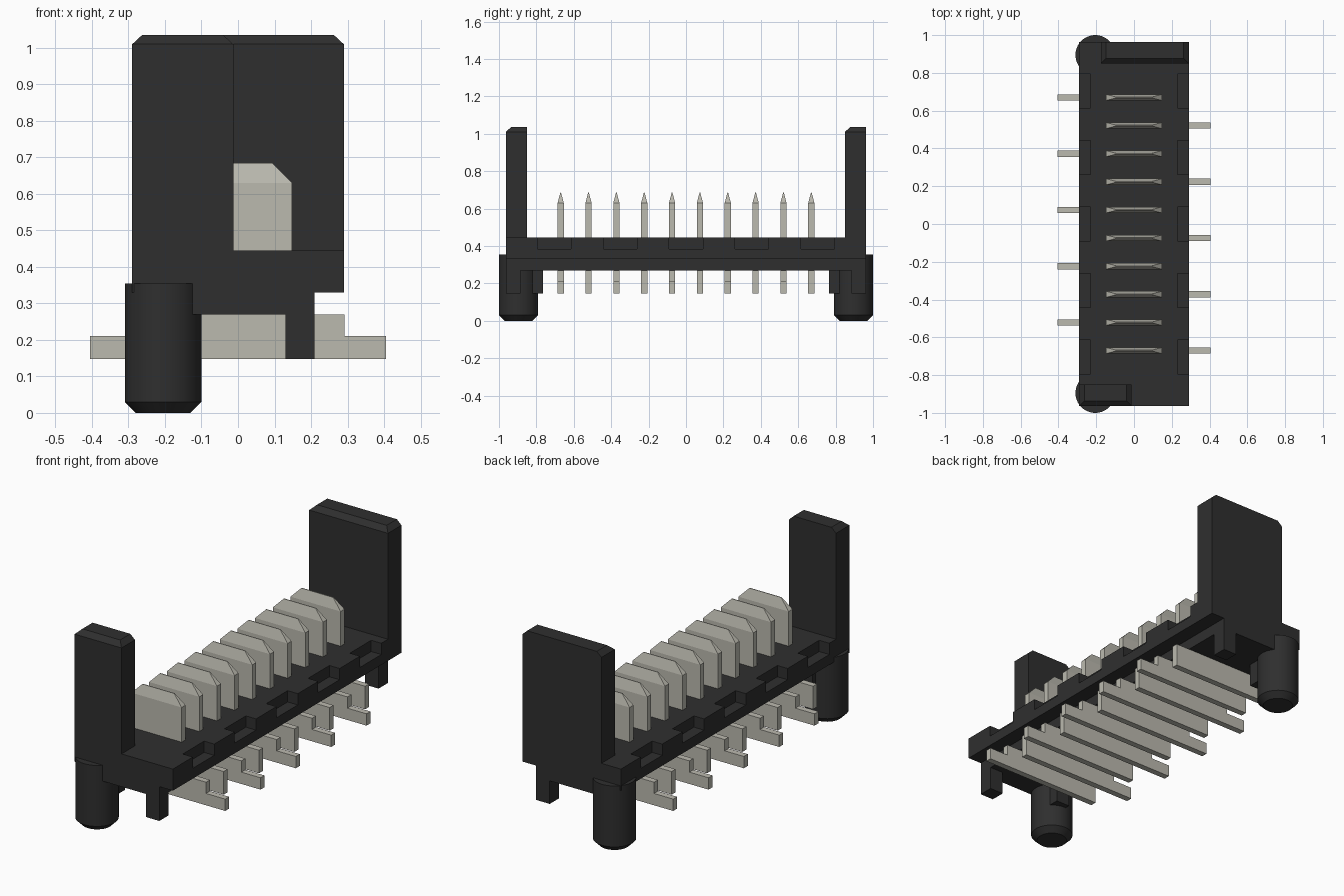
import bpy, bmesh

cube = bpy.data.objects.get("Cube")
if cube:
    bpy.data.objects.remove(cube, do_unlink=True)


def material(name, rgb):
    m = bpy.data.materials.new(name)
    m.use_nodes = True
    m.diffuse_color = (*rgb, 1)
    m.node_tree.nodes["Principled BSDF"].inputs["Base Color"].default_value = (*rgb, 1)
    return m


BLACK = material("black plastic", (0.028, 0.028, 0.028))
METAL = material("tinned metal", (0.50, 0.49, 0.43))


def finish(name, bm, mat):
    bmesh.ops.recalc_face_normals(bm, faces=bm.faces)
    mesh = bpy.data.meshes.new(name)
    bm.to_mesh(mesh)
    bm.free()
    mesh.materials.append(mat)
    ob = bpy.data.objects.new(name, mesh)
    bpy.context.collection.objects.link(ob)
    return ob


def loft(bm, rings):
    """Closed solid through equal-length rings of points."""
    loops = [[bm.verts.new(p) for p in ring] for ring in rings]
    bm.faces.new(loops[0])
    bm.faces.new(loops[-1])
    for a, b in zip(loops, loops[1:]):
        for i in range(len(a)):
            j = (i + 1) % len(a)
            bm.faces.new((a[i], a[j], b[j], b[i]))


def rect(x0, x1, y0, y1, z):
    return [(x0, y0, z), (x1, y0, z), (x1, y1, z), (x0, y1, z)]


def box(name, x, y, z, mat=BLACK):
    bm = bmesh.new()
    loft(bm, [rect(*x, *y, h) for h in z])
    return finish(name, bm, mat)


W, L = 0.29, 0.963                  # half width and half length of the base
BOTTOM, STEP, FLOOR, DECK = 0.27, 0.33, 0.385, 0.445

# Base: narrow underside, full slab, and a deck with notched long edges
box("base_underside", (-0.21, 0.21), (-L, L), (BOTTOM, STEP))
box("base_slab", (-W, W), (-L, L), (STEP, FLOOR))
edge = [(W, -L)]
for k in range(-2, 3):
    a, b = k * 0.352 - 0.09, k * 0.352 + 0.09
    edge += [(W, a), (0.23, a), (0.23, b), (W, b)]
edge.append((W, L))
outline = edge + [(-x, y) for x, y in reversed(edge)]
bm = bmesh.new()
loft(bm, [[(x, y, z) for x, y in outline] for z in (FLOOR, DECK)])
finish("base_deck", bm, BLACK)


# End posts with chamfered tops
def post(name, x0, x1, y0, y1):
    c = 0.027
    bm = bmesh.new()
    loft(bm, [rect(x0, x1, y0, y1, DECK),
              rect(x0, x1, y0, y1, 1.01),
              rect(x0 + c, x1 - c, y0 + c, y1, 1.035)])
    finish(name, bm, BLACK)


post("front_post", -W, -0.013, -L, -0.85)
post("back_post", -0.175, W, 0.85, L)

# Locating pegs, feet and small inner tabs at each end
for end, s in (("front", -1), ("back", 1)):
    bpy.ops.mesh.primitive_cylinder_add(vertices=48, radius=0.105, depth=0.355,
                                        location=(-0.205, s * 0.895, 0.1775))
    peg = bpy.context.object
    peg.name = end + "_peg"
    peg.data.materials.append(BLACK)
    bm = bmesh.new()
    bm.from_mesh(peg.data)
    rim = [e for e in bm.edges if all(v.co.z < 0 for v in e.verts)]
    bmesh.ops.bevel(bm, geom=rim, offset=0.03, segments=1, affect='EDGES')
    bm.to_mesh(peg.data)
    bm.free()
    bpy.ops.object.shade_smooth_by_angle()
    box(end + "_foot", (0.13, 0.21), sorted((s * L, s * 0.885)), (0.147, STEP))
    box(end + "_tab", (-0.21, -0.13), sorted((s * 0.765, s * 0.84)), (0.147, BOTTOM))

# Contacts: blade above the deck, wide plate below, tail on alternating sides
T = 0.0165
for i in range(10):
    y = -0.67 + i * 1.34 / 9
    s = 1 if i % 2 == 0 else -1
    bm = bmesh.new()
    loft(bm, [rect(-0.148, 0.148, y - T, y + T, DECK - 0.02),
              rect(-0.148, 0.148, y - T, y + T, 0.63),
              rect(-0.094, 0.094, y - 0.002, y + 0.002, 0.685)])
    profile = [(-0.292, 0.147), (0.405, 0.147), (0.405, 0.21),
               (0.292, 0.21), (0.292, BOTTOM), (-0.292, BOTTOM)]
    loft(bm, [[(s * x, y + t, z) for x, z in profile] for t in (-T, T)])
    finish(f"contact_{i + 1}", bm, METAL)
